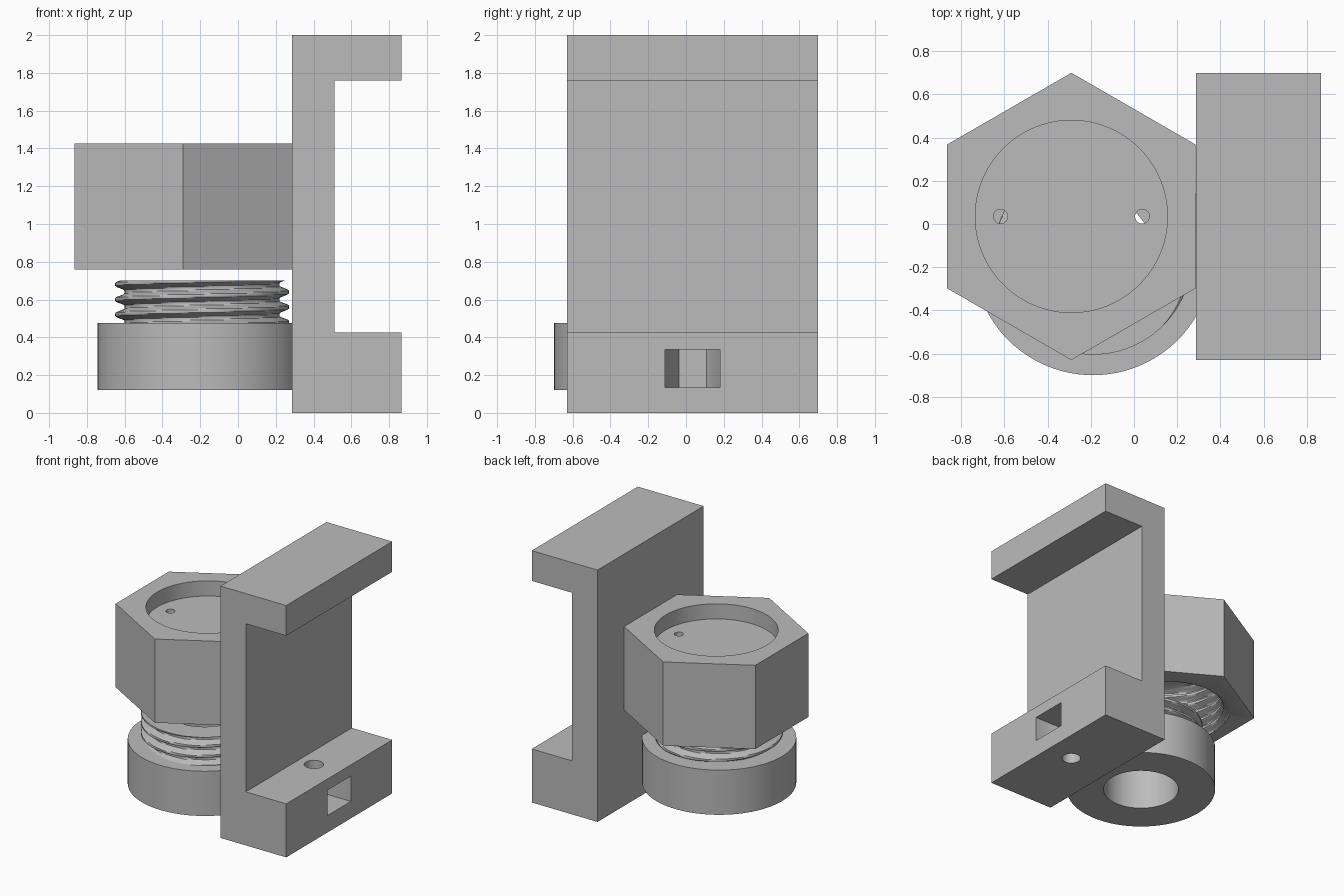
import bpy, bmesh, math

if "Cube" in bpy.data.objects:
    bpy.data.objects.remove(bpy.data.objects["Cube"], do_unlink=True)

grey = bpy.data.materials.new("plain grey")
grey.use_nodes = True
COLOR = (0.5, 0.5, 0.5, 1)
grey.diffuse_color = COLOR
grey.node_tree.nodes["Principled BSDF"].inputs["Base Color"].default_value = COLOR


def finish_mesh(name, bm):
    bmesh.ops.recalc_face_normals(bm, faces=bm.faces)
    mesh = bpy.data.meshes.new(name)
    bm.to_mesh(mesh)
    bm.free()
    mesh.materials.append(grey)
    obj = bpy.data.objects.new(name, mesh)
    bpy.context.collection.objects.link(obj)
    return obj


def prism(name, outline, vector):
    """Extrude a closed outline along a vector."""
    bm = bmesh.new()
    face = bm.faces.new([bm.verts.new(p) for p in outline])
    ext = bmesh.ops.extrude_face_region(bm, geom=[face])["geom"]
    bmesh.ops.translate(bm, vec=vector, verts=[v for v in ext if isinstance(v, bmesh.types.BMVert)])
    return finish_mesh(name, bm)


def cylinder(name, center, radius, z0, z1, sides=96):
    """Upright prism; the first corner points along y."""
    ring = [(center[0] + radius * math.sin(math.tau * i / sides),
             center[1] + radius * math.cos(math.tau * i / sides), z0) for i in range(sides)]
    return prism(name, ring, (0, 0, z1 - z0))


def threaded_rod(name, center, root, crest, z0, z1, pitch=0.08, sides=96):
    """Right-handed screw with flat ends."""
    bm = bmesh.new()
    rows = round((z1 - z0) / pitch * 12)
    rings = []
    for j in range(rows + 1):
        z = z0 + (z1 - z0) * j / rows
        ring = []
        for i in range(sides):
            a = math.tau * i / sides
            wave = 0.5 + 0.7 * math.cos(math.tau * z / pitch - a)
            r = root + (crest - root) * min(1, max(0, wave))
            ring.append(bm.verts.new((center[0] + r * math.cos(a), center[1] + r * math.sin(a), z)))
        rings.append(ring)
    for low, high in zip(rings, rings[1:]):
        for i in range(sides):
            k = (i + 1) % sides
            bm.faces.new((low[i], low[k], high[k], high[i]))
    bm.faces.new(rings[0])
    bm.faces.new(rings[-1])
    return finish_mesh(name, bm)


def cut(obj, *cutters):
    """Subtract the cutters and remove them."""
    bpy.context.view_layer.objects.active = obj
    for cutter in cutters:
        cutter.hide_render = True
        mod = obj.modifiers.new("cut", "BOOLEAN")
        mod.operation = "DIFFERENCE"
        mod.solver = "EXACT"
        mod.object = cutter
        bpy.ops.object.modifier_apply(modifier=mod.name)
        bpy.data.objects.remove(cutter, do_unlink=True)


# Bracket: C-shaped profile with a nut slot and a screw hole in the lower arm
BACK, WEB, TIP = 0.287, 0.51, 0.865
FRONT, DEPTH = -0.63, 1.33
profile = [(BACK, 0), (TIP, 0), (TIP, 0.425), (WEB, 0.425),
           (WEB, 1.76), (TIP, 1.76), (TIP, 2), (BACK, 2)]
bracket = prism("clamp_bracket", [(x, FRONT, z) for x, z in profile], (0, DEPTH, 0))
SCREW = (0.642, 0.035)
NUT = 0.145
half = NUT * math.sqrt(3) / 2
slot = [(1, -NUT / 2), (1, NUT / 2), (SCREW[0] + half, NUT / 2), (SCREW[0], NUT),
        (SCREW[0] - half, NUT / 2), (SCREW[0] - half, -NUT / 2), (SCREW[0], -NUT),
        (SCREW[0] + half, -NUT / 2)]
# The slot keeps its full width out to the arm's face
slot = [(1, NUT), (SCREW[0], NUT)] + slot[4:6] + [(SCREW[0], -NUT), (1, -NUT)]
cut(bracket,
    prism("nut_slot", [(x, SCREW[1] + y, 0.135) for x, y in slot], (0, 0, 0.2)),
    cylinder("screw_hole", SCREW, 0.07, -0.1, 0.5, 48))

# Hexagonal cap: round recess on top, two pin holes, threaded socket below
CAP = (-0.29, 0.035)
cap = cylinder("hex_cap", CAP, 0.665, 0.76, 1.425, 6)
cut(cap,
    cylinder("recess", CAP, 0.445, 1.305, 1.6),
    threaded_rod("socket", CAP, 0.425, 0.475, 0.7, 1.2),
    *[cylinder("pin_hole", (CAP[0] + dx, CAP[1]), 0.033, 1.1, 1.4, 32) for dx in (-0.328, 0.328)])

# Plug: round collar and threaded neck, bored through
PLUG = (-0.19, -0.145)
collar = cylinder("plug_collar", PLUG, 0.555, 0.12, 0.475)
neck = threaded_rod("plug_thread", PLUG, 0.41, 0.46, 0.465, 0.70)
for part in (collar, neck):
    cut(part, cylinder("plug_bore", PLUG, 0.28, 0, 1))

# Smooth curved walls, sharp edges
bpy.ops.object.select_all(action="DESELECT")
for part in (bracket, cap, collar, neck):
    part.select_set(True)
bpy.context.view_layer.objects.active = bracket
bpy.ops.object.shade_smooth_by_angle(angle=math.radians(35))
